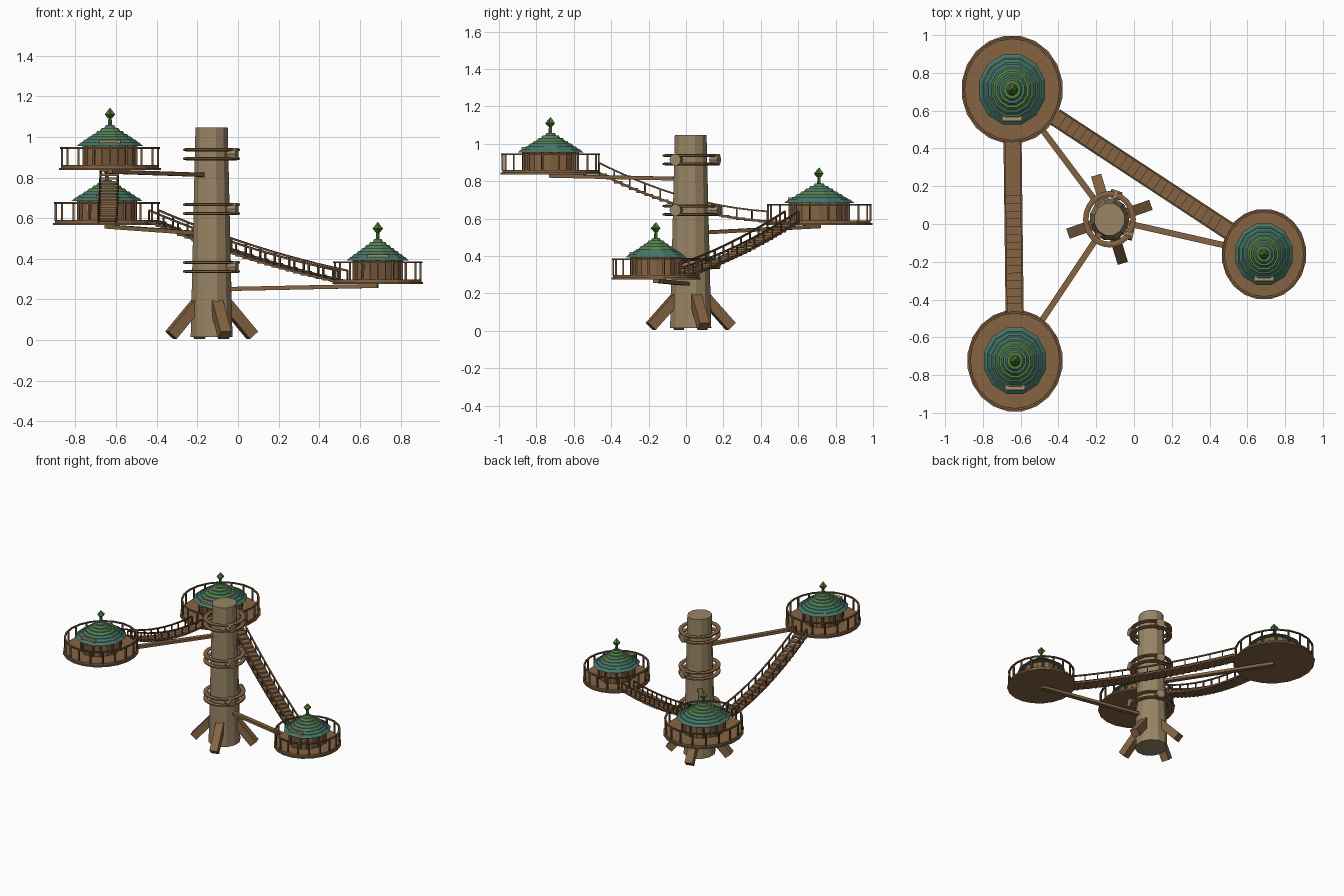
import bpy, bmesh, math
from mathutils import Vector, Matrix

if "Cube" in bpy.data.objects:
    bpy.data.objects.remove(bpy.data.objects["Cube"])

SX = 0.935  # plan is slightly narrower in x


def material(name, rgb):
    m = bpy.data.materials.new(name)
    m.diffuse_color = (*rgb, 1)
    m.use_nodes = True
    m.node_tree.nodes["Principled BSDF"].inputs["Base Color"].default_value = m.diffuse_color
    return m


BARK = material("pale bark", (0.32, 0.235, 0.13))
WOOD = material("brown wood", (0.235, 0.127, 0.056))
RAIL = material("dark wood", (0.16, 0.085, 0.04))
TEAL = material("teal shingle", (0.062, 0.18, 0.135))
GREEN = material("green shingle", (0.10, 0.22, 0.055))
LEAF = material("finial green", (0.07, 0.17, 0.03))
TAN = material("pale timber", (0.40, 0.29, 0.15))


def finish(bm, name, *mats):
    me = bpy.data.meshes.new(name)
    bmesh.ops.recalc_face_normals(bm, faces=bm.faces)
    bm.to_mesh(me)
    bm.free()
    for m in mats:
        me.materials.append(m)
    ob = bpy.data.objects.new(name, me)
    bpy.context.collection.objects.link(ob)
    return ob


def paint(verts, idx):
    for f in {f for v in verts for f in v.link_faces}:
        f.material_index = idx


def drum(bm, c, z0, z1, r0, r1, n, idx=0):
    """Vertical frustum from z0 to z1."""
    mat = (Matrix.Translation((c[0], c[1], (z0 + z1) / 2))
           @ Matrix.Diagonal((SX, 1, 1, 1)) @ Matrix.Rotation(math.pi / n, 4, 'Z'))
    v = bmesh.ops.create_cone(bm, cap_ends=True, segments=n, radius1=r0,
                              radius2=r1, depth=z1 - z0, matrix=mat)['verts']
    paint(v, idx)


def box(bm, c, size, idx=0, rot=Matrix()):
    mat = Matrix.Translation(c) @ rot @ Matrix.Diagonal((*size, 1))
    paint(bmesh.ops.create_cube(bm, size=1, matrix=mat)['verts'], idx)


def frame(d):
    """Rotation whose x axis follows d and whose y axis stays level."""
    x = d.normalized()
    y = Vector((0, 0, 1)).cross(x).normalized()
    return Matrix((x, y, x.cross(y))).transposed().to_4x4()


def beam(bm, a, b, w, h):
    a, b = Vector(a), Vector(b)
    box(bm, (a + b) / 2, ((b - a).length, w, h), 0, frame(b - a))


def hoop(bm, c, z, major, minor, half, n=24, k=6):
    """Horizontal ring with an elliptical section."""
    rows = []
    for i in range(n):
        a = 2 * math.pi * i / n
        row = []
        for j in range(k):
            t = 2 * math.pi * (j + 0.5) / k
            r = major + minor * math.cos(t)
            row.append(bm.verts.new((c[0] + SX * r * math.cos(a),
                                     c[1] + r * math.sin(a), z + half * math.sin(t))))
        rows.append(row)
    for i in range(n):
        p, q = rows[i], rows[(i + 1) % n]
        for j in range(k):
            bm.faces.new((p[j], q[j], q[(j + 1) % k], p[(j + 1) % k]))


def around(c, r, deg, z):
    a = math.radians(deg)
    return Vector((c[0] + SX * r * math.cos(a), c[1] + r * math.sin(a), z))


# Trunk
T = (-0.13, 0.025)
bm = bmesh.new()
drum(bm, T, 0.015, 1.047, 0.114, 0.088, 12)
finish(bm, "trunk", BARK)

# Slanted root braces
bm = bmesh.new()
for k in range(4):
    deg = 18 + 90 * k
    beam(bm, around(T, 0.225, deg, 0.024), around(T, 0.08, deg, 0.18), 0.056, 0.055)
finish(bm, "root_braces", WOOD)

# Paired hoops round the trunk with log knobs
bm = bmesh.new()
knobs = bmesh.new()
for z in (0.36, 0.645, 0.915):
    for dz in (-0.022, 0.022):
        hoop(bm, T, z + dz, 0.134, 0.018, 0.008)
    for deg in (-35, 75):
        p = around(T, 0.135, deg, z)
        out = Vector((1, -0.25, 0)) if deg < 0 else Vector((0.35, 1, 0))
        rot = frame(out) @ Matrix.Rotation(math.pi / 2, 4, 'Y')
        bmesh.ops.create_cone(knobs, cap_ends=True, segments=10, radius1=0.031, radius2=0.031,
                              depth=0.045, matrix=Matrix.Translation(p) @ rot)
finish(bm, "trunk_hoops", WOOD)
finish(knobs, "log_knobs", BARK)

# Huts: centre, deck underside height, deck radius, roof radius
HUTS = {
    "back": ((-0.645, 0.712), 0.567, 0.288, 0.193),
    "front": ((-0.630, -0.724), 0.837, 0.271, 0.181),
    "right": ((0.688, -0.160), 0.275, 0.241, 0.168),
}
for name, (c, z, R, roof) in HUTS.items():
    # Deck
    bm = bmesh.new()
    drum(bm, c, z, z + 0.010, R, R, 20)
    drum(bm, c, z + 0.010, z + 0.024, R * 0.965, R * 0.965, 20)
    finish(bm, name + "_deck", WOOD)
    # Railing
    bm = bmesh.new()
    hoop(bm, c, z + 0.108, R * 0.95, 0.009, 0.006, 20, 4)
    for i in range(18):
        box(bm, around(c, R * 0.95, 20 * i + 10, z + 0.065), (0.01, 0.01, 0.09))
    finish(bm, name + "_railing", RAIL)
    # Walls with corner posts, doorway and little window
    bm = bmesh.new()
    wall = roof - 0.035
    drum(bm, c, z + 0.02, z + 0.128, wall, wall, 10)
    for i in range(10):
        box(bm, around(c, wall, 36 * i + 18, z + 0.073), (0.012, 0.012, 0.1), 1)
    yf = c[1] - wall
    box(bm, (c[0], yf + 0.006, z + 0.068), (0.075, 0.022, 0.09), 1)
    box(bm, (c[0], yf + 0.004, z + 0.136), (0.105, 0.026, 0.022), 2)
    w = around(c, wall * 0.95, 232, z + 0.085)
    box(bm, w, (0.008, 0.024, 0.026), 2, Matrix.Rotation(math.radians(232), 4, 'Z'))
    finish(bm, name + "_walls", WOOD, RAIL, TAN)
    # Tiered roof with green bands
    bm = bmesh.new()
    n = 7
    for i in range(n):
        r = roof * (1 - i / (n + 0.3))
        zb = z + 0.118 + i * 0.0145
        drum(bm, c, zb, zb + 0.017, r, r * 0.93 - 0.008, 12, 1 if i in (3, 5) else 0)
    finish(bm, name + "_roof", TEAL, GREEN)
    # Finial
    bm = bmesh.new()
    drum(bm, c, z + 0.21, z + 0.268, 0.011, 0.009, 5)
    drum(bm, c, z + 0.255, z + 0.274, 0.012, 0.029, 5)
    drum(bm, c, z + 0.274, z + 0.306, 0.029, 0.001, 5)
    finish(bm, name + "_finial", LEAF)
    # Support beam from trunk to deck
    bm = bmesh.new()
    drop = {"back": 0.045, "front": 0.025, "right": 0.025}[name]
    beam(bm, (T[0], T[1], z - drop), (c[0], c[1], z - 0.008), 0.032, 0.02)
    finish(bm, name + "_support_beam", WOOD)


def walkway(name, a, b, sag, count):
    """Sagging stepped bridge with a handrail on each side."""
    a, b = Vector(a), Vector(b)
    flat = Vector((b.x - a.x, b.y - a.y, 0))
    rot, side = frame(flat), frame(flat).to_3x3() @ Vector((0, 1, 0))
    tread = flat.length / count

    def at(t):
        p = a.lerp(b, t)
        p.z -= 4 * sag * t * (1 - t)
        return p
    steps, rails = bmesh.new(), bmesh.new()
    for i in range(count):
        box(steps, at((i + 0.5) / count), (tread * 1.12, 0.092, 0.012), 0, rot)
    spans = count // 2
    for s in (-0.043, 0.043):
        for i in range(spans + 1):
            p = at(i / spans) + side * s
            box(rails, p + Vector((0, 0, 0.026)), (0.008, 0.008, 0.056), 0, rot)
            if i < spans:
                q = at((i + 1) / spans) + side * s
                up = Vector((0, 0, 0.054))
                beam(rails, p + up, q + up, 0.010, 0.009)
                beam(rails, p, q, 0.010, 0.012)
    finish(steps, name + "_steps", WOOD)
    finish(rails, name + "_handrails", RAIL)


walkway("upper_walkway", (-0.632, -0.465, 0.845), (-0.643, 0.435, 0.585), 0.05, 22)
walkway("lower_walkway", (-0.415, 0.565, 0.585), (0.515, -0.045, 0.288), 0.025, 26)
